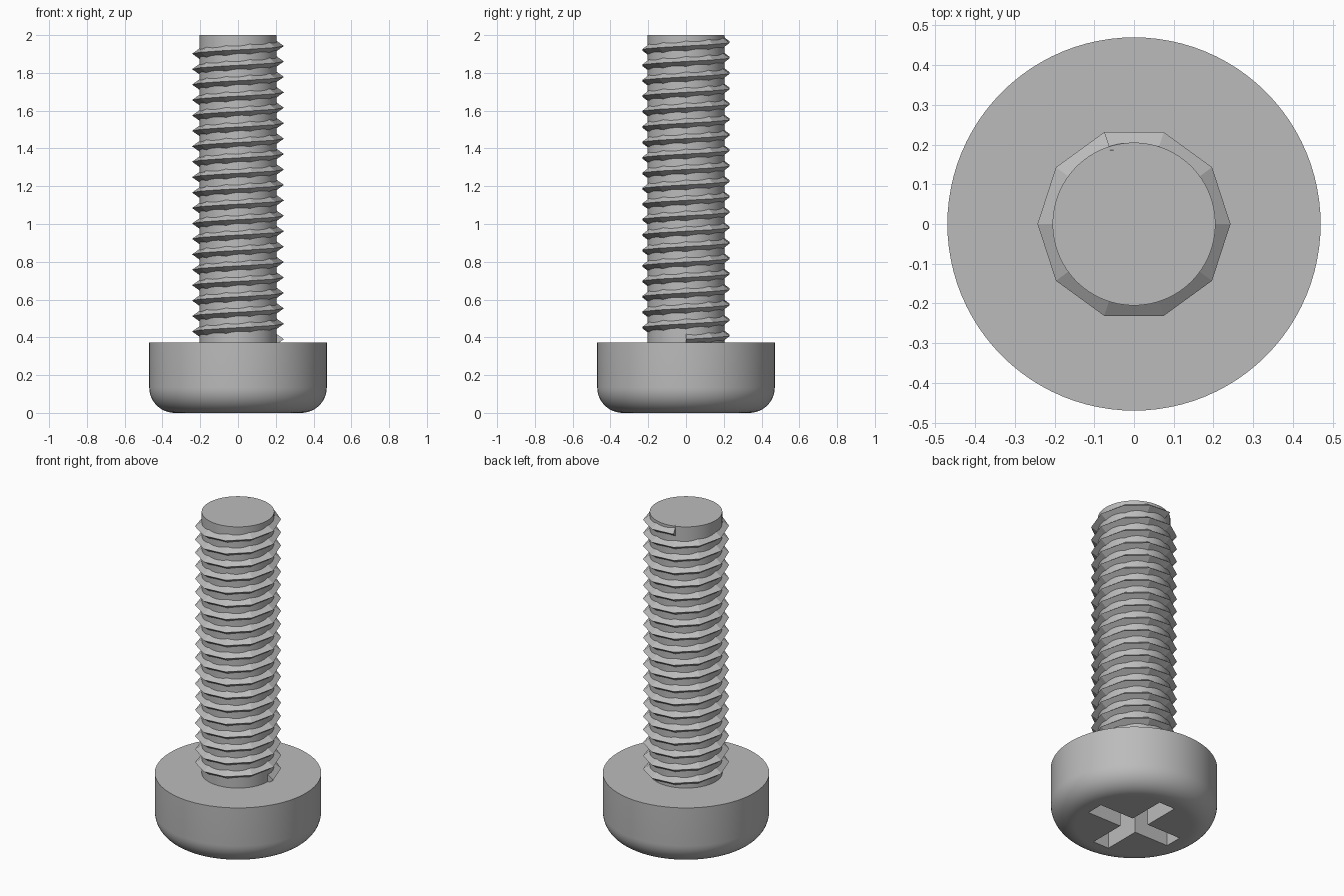
import bpy, bmesh
from math import cos, sin, pi, radians

if "Cube" in bpy.data.objects:
    bpy.data.objects.remove(bpy.data.objects["Cube"], do_unlink=True)

steel = bpy.data.materials.new("steel_grey")
steel.use_nodes = True
steel.diffuse_color = (0.5, 0.5, 0.5, 1)
steel.node_tree.nodes["Principled BSDF"].inputs["Base Color"].default_value = (0.5, 0.5, 0.5, 1)


def make_object(name, bm):
    bmesh.ops.recalc_face_normals(bm, faces=bm.faces)
    mesh = bpy.data.meshes.new(name)
    bm.to_mesh(mesh)
    bm.free()
    mesh.materials.append(steel)
    obj = bpy.data.objects.new(name, mesh)
    bpy.context.collection.objects.link(obj)
    return obj


def select_only(obj):
    bpy.ops.object.select_all(action="DESELECT")
    obj.select_set(True)
    bpy.context.view_layer.objects.active = obj


def lathe(name, profile, steps=96):
    """Closed solid of revolution from (radius, z) points, capped at both ends."""
    bm = bmesh.new()
    rings = [[bm.verts.new((r * cos(2 * pi * i / steps), r * sin(2 * pi * i / steps), z))
              for i in range(steps)] for r, z in profile]
    for low, high in zip(rings, rings[1:]):
        for i in range(steps):
            j = (i + 1) % steps
            bm.faces.new((low[i], low[j], high[j], high[i]))
    bm.faces.new(rings[0])
    bm.faces.new(rings[-1])
    return make_object(name, bm)


# Head: flat cylinder with a rounded outer edge at the bottom
HEAD_R, HEAD_H, FILLET = 0.47, 0.372, 0.135
core = HEAD_R - FILLET
profile = [(core - 0.01, 0)]
for k in range(13):
    a = pi / 2 * k / 12
    profile.append((core + FILLET * sin(a), FILLET * (1 - cos(a))))
profile.append((HEAD_R, HEAD_H))
head = lathe("head", profile)

# Cross-shaped drive recess cut into the underside of the head
ARM, HALF_W, DEPTH = 0.29, 0.055, 0.2
bm = bmesh.new()
outline = []
for k in range(4):
    c, s = cos(k * pi / 2), sin(k * pi / 2)
    for x, y in ((ARM, -HALF_W), (ARM, HALF_W), (HALF_W, HALF_W)):
        outline.append(bm.verts.new((x * c - y * s, x * s + y * c, -0.1)))
base = bm.faces.new(outline)
top = bmesh.ops.extrude_face_region(bm, geom=[base])["geom"]
bmesh.ops.translate(bm, vec=(0, 0, DEPTH + 0.1),
                    verts=[v for v in top if isinstance(v, bmesh.types.BMVert)])
cutter = make_object("recess_cutter", bm)
cutter.hide_render = True

cut = head.modifiers.new("drive_recess", "BOOLEAN")
cut.operation = "DIFFERENCE"
cut.solver = "EXACT"
cut.object = cutter
select_only(head)
bpy.ops.object.modifier_apply(modifier=cut.name)
bpy.data.objects.remove(cutter, do_unlink=True)

# Plain shaft
shaft = lathe("shaft", [(0.205, HEAD_H - 0.02), (0.205, 2.0)])

for obj in (head, shaft):
    select_only(obj)
    bpy.ops.object.shade_smooth_by_angle(angle=radians(30))

# Right-handed ten-sided thread with a triangular section
SIDES, SEGMENTS, PITCH, START = 10, 193, 0.0817, 0.39
CREST, ROOT, HALF_H = 0.243, 0.195, 0.034
bm = bmesh.new()
sections = []
for i in range(SEGMENTS + 1):
    a = 2 * pi * i / SIDES
    z = START + PITCH * i / SIDES
    sections.append([bm.verts.new((r * cos(a), r * sin(a), z + dz))
                     for r, dz in ((ROOT, -HALF_H), (CREST, 0), (ROOT, HALF_H))])
for p, q in zip(sections, sections[1:]):
    for k in range(3):
        n = (k + 1) % 3
        bm.faces.new((p[k], q[k], q[n], p[n]))
bm.faces.new(sections[0])
bm.faces.new(sections[-1])
thread = make_object("thread", bm)
